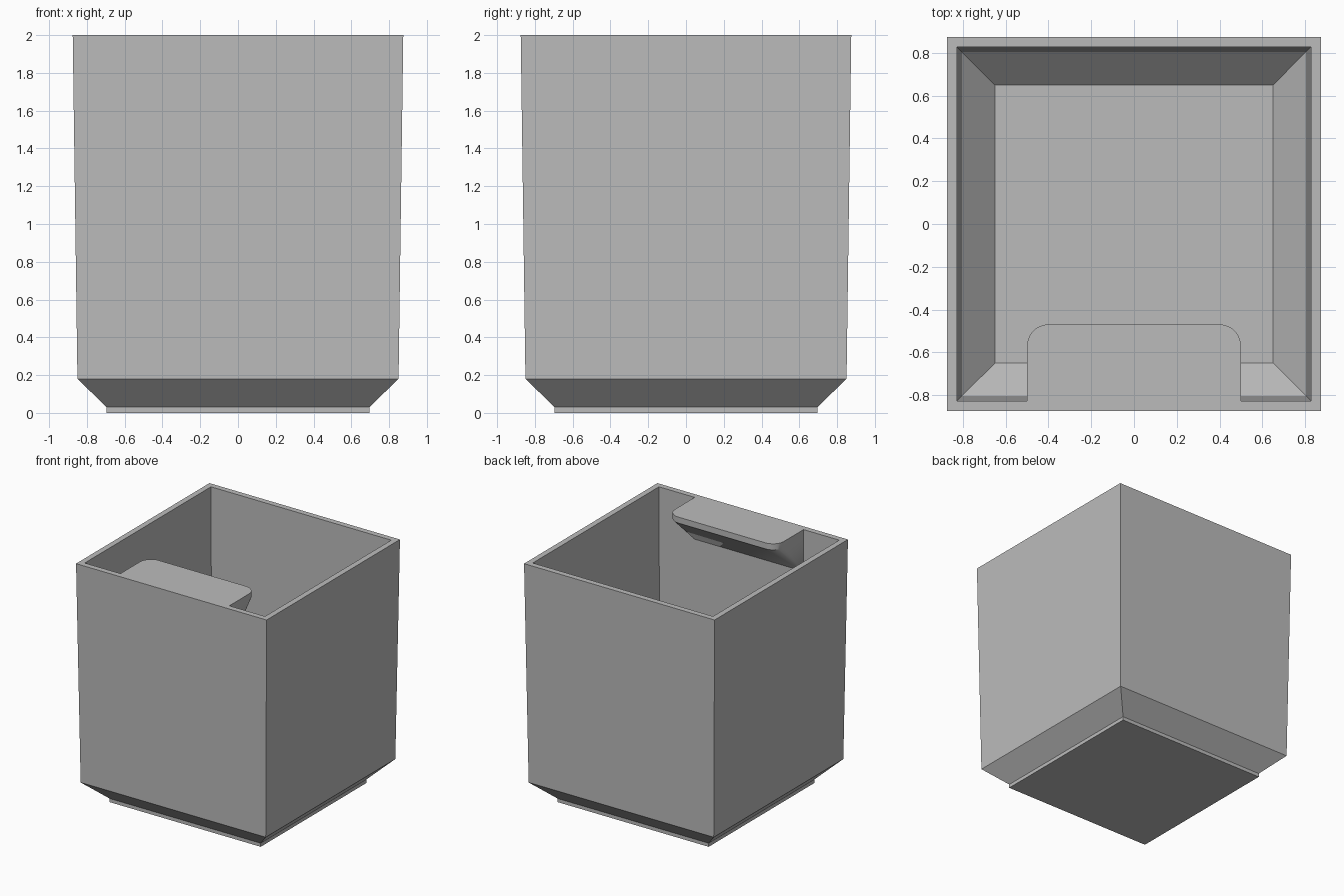
import bpy, bmesh
from math import sin, cos, pi

cube = bpy.data.objects.get("Cube")
if cube:
    bpy.data.objects.remove(cube, do_unlink=True)

grey = bpy.data.materials.new("plain grey")
grey.use_nodes = True
colour = (0.5, 0.5, 0.5, 1)
grey.diffuse_color = colour
grey.node_tree.nodes["Principled BSDF"].inputs["Base Color"].default_value = colour


def finish(name, bm):
    bmesh.ops.recalc_face_normals(bm, faces=bm.faces)
    mesh = bpy.data.meshes.new(name)
    bm.to_mesh(mesh)
    bm.free()
    mesh.materials.append(grey)
    obj = bpy.data.objects.new(name, mesh)
    bpy.context.collection.objects.link(obj)
    return obj


# Tapered square pot: (half width, height) from the foot, over the rim, to the inner floor
RIM = 0.828
profile = [(0.695, 0), (0.695, 0.03), (0.85, 0.18), (0.875, 2),
           (RIM, 2), (0.805, 0.2), (0.65, 0.045)]
bm = bmesh.new()
rings = [[bm.verts.new((sx * w, sy * w, z))
          for sx, sy in ((-1, -1), (1, -1), (1, 1), (-1, 1))]
         for w, z in profile]
for low, high in zip(rings, rings[1:]):
    for i in range(4):
        j = (i + 1) % 4
        bm.faces.new((low[i], low[j], high[j], high[i]))
bm.faces.new(rings[0])
bm.faces.new(rings[-1])
finish("planter_body", bm)

# Rounded ledge inside the front wall, its underside sloping back to the wall
HALF, FRONT, RADIUS, STEPS = 0.5, -0.47, 0.1, 10
EDGE_Z, FOOT_Z = 1.95, 1.655
bm = bmesh.new()
for side in (-1, 1):
    for z in (2, EDGE_Z):
        for i in range(STEPS + 1):
            a = pi / 2 * i / STEPS
            bm.verts.new((side * (HALF - RADIUS + RADIUS * cos(a)),
                          FRONT - RADIUS + RADIUS * sin(a), z))
    bm.verts.new((side * HALF, -RIM, 2))
    bm.verts.new((side * HALF, -RIM + 0.004, FOOT_Z))
bmesh.ops.convex_hull(bm, input=bm.verts)
bmesh.ops.dissolve_limit(bm, angle_limit=0.01, verts=bm.verts, edges=bm.edges)
ledge = finish("inner_ledge", bm)

# Smooth the rounded corners only
bpy.ops.object.select_all(action="DESELECT")
ledge.select_set(True)
bpy.context.view_layer.objects.active = ledge
bpy.ops.object.shade_smooth_by_angle(angle=pi / 9)
